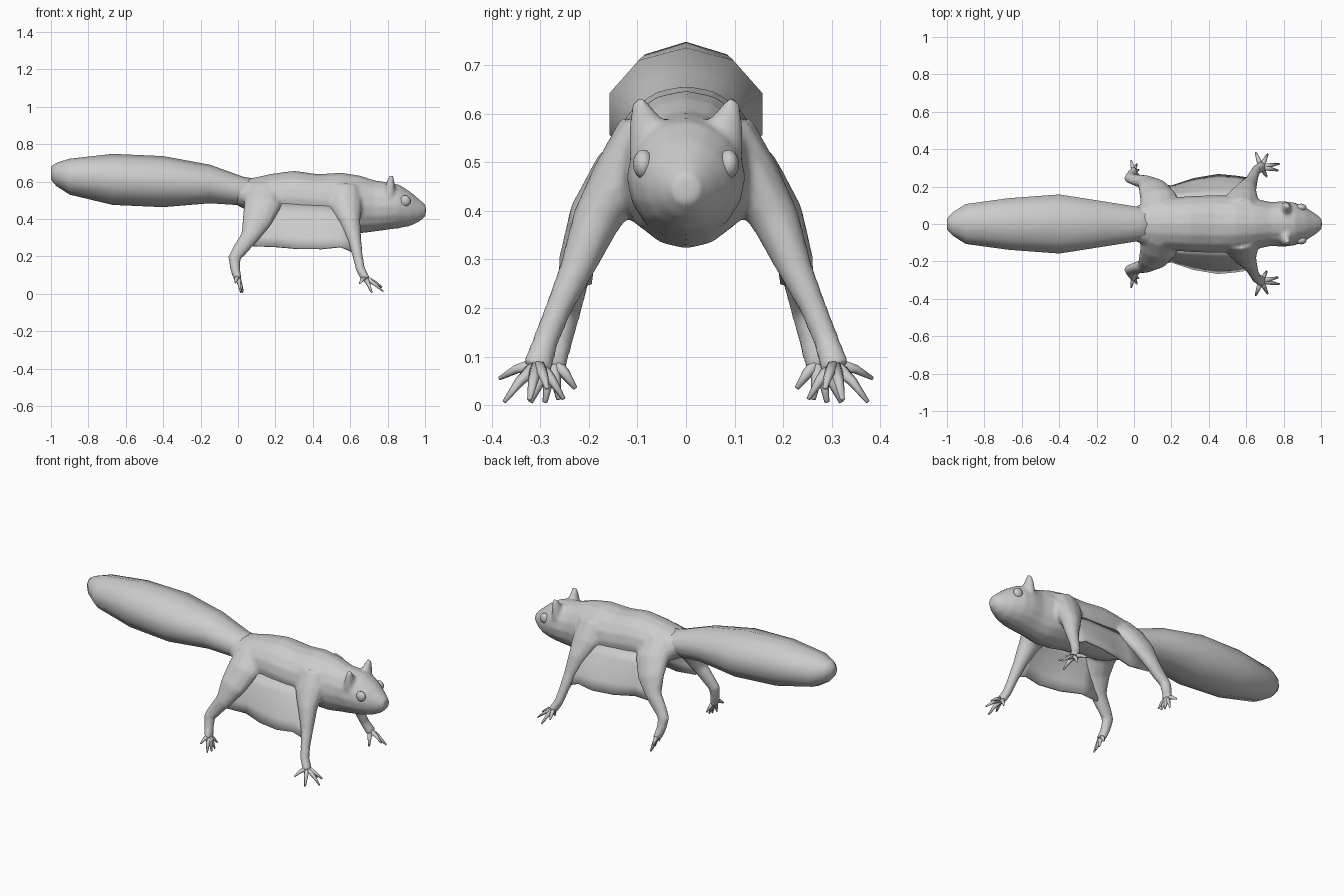
import bpy, bmesh
from mathutils import Vector
from math import cos, sin, pi

if "Cube" in bpy.data.objects:
    bpy.data.objects.remove(bpy.data.objects["Cube"])

X, Y, Z = Vector((1, 0, 0)), Vector((0, 1, 0)), Vector((0, 0, 1))


def finish(name, bm, mirror=False):
    bmesh.ops.recalc_face_normals(bm, faces=bm.faces[:])
    for f in bm.faces:
        f.smooth = True
    me = bpy.data.meshes.new(name)
    bm.to_mesh(me)
    bm.free()
    ob = bpy.data.objects.new(name, me)
    bpy.context.collection.objects.link(ob)
    if mirror:
        m = ob.modifiers.new("Mirror", 'MIRROR')
        m.use_axis = (False, True, False)
        m.use_mirror_merge = False
    return ob


def loft(bm, sections, ref, sides=10, axis=None, flip=1):
    """Skin elliptical rings: (x, y, z, radius along ref, other radius)."""
    pts = [Vector((s[0], s[1] * flip, s[2])) for s in sections]
    rings = []
    for i, s in enumerate(sections):
        t = axis or (pts[min(i + 1, len(pts) - 1)] - pts[max(i - 1, 0)]).normalized()
        u = (ref - t * ref.dot(t)).normalized()
        v = t.cross(u)
        rings.append([bm.verts.new(pts[i] + u * s[3] * sin(2 * pi * k / sides)
                                   + v * s[4] * cos(2 * pi * k / sides)) for k in range(sides)])
    for a, b in zip(rings, rings[1:]):
        for k in range(sides):
            n = (k + 1) % sides
            bm.faces.new((a[k], a[n], b[n], b[k]))
    bm.faces.new(rings[0])
    bm.faces.new(rings[-1])


def profile(rows):
    """(x, bottom, top, half width) -> ring sections."""
    return [(x, 0, (lo + hi) / 2, w, (hi - lo) / 2) for x, lo, hi, w in rows]


# Bushy tail
bm = bmesh.new()
loft(bm, profile([(-1, .61, .68, .03), (-.97, .575, .7, .065), (-.9, .53, .722, .112),
                  (-.67, .475, .748, .145), (-.4, .463, .736, .166), (-.15, .484, .69, .125),
                  (.03, .472, .625, .095), (.12, .46, .61, .08)]), Y, 10, X)
finish("tail", bm)

# Trunk, head, ears and legs, fused into one smooth skin
bm = bmesh.new()
loft(bm, profile([(-.01, .475, .605, .088), (.08, .43, .62, .12), (.18, .39, .642, .14),
                  (.3, .37, .658, .15), (.43, .36, .64, .155), (.55, .33, .648, .152),
                  (.65, .322, .633, .135), (.73, .332, .607, .118), (.8, .342, .597, .122),
                  (.86, .35, .585, .115), (.92, .362, .547, .088), (.97, .385, .505, .056),
                  (1.004, .415, .475, .028)]), Y, 16, X)
front = [(.57, .07, .53, .1, .09), (.58, .14, .46, .085, .06), (.6, .185, .38, .056, .05),
         (.625, .225, .28, .036, .036), (.64, .262, .2, .028, .028),
         (.655, .29, .13, .025, .027), (.685, .307, .075, .024, .032)]
hind = [(.14, .06, .53, .11, .08), (.13, .14, .47, .1, .06), (.1, .195, .39, .08, .047),
        (.06, .225, .3, .048, .037), (.01, .235, .235, .04, .03),
        (-.02, .245, .19, .034, .028), (-.015, .26, .13, .027, .027), (0, .28, .075, .02, .034)]
ear = [(.81, .075, .53, .045, .035), (.815, .085, .585, .034, .025), (.82, .097, .63, .013, .012)]
for flip in (1, -1):
    loft(bm, front, X, 12, flip=flip)
    loft(bm, hind, X, 12, flip=flip)
    loft(bm, ear, Y, 10, flip=flip)
body = finish("body_and_legs", bm)
r = body.modifiers.new("Fuse", 'REMESH')
r.mode = 'VOXEL'
r.voxel_size = .01
r.use_smooth_shade = True
s = body.modifiers.new("Soften", 'SMOOTH')
s.factor = .5
s.iterations = 5

# Toes, fanned out from each paw
paws = {
    "front_toes": ((.68, .305, .085), [(.65, .384, .055), (.715, .374, .007), (.777, .322, .012),
                                       (.77, .286, .035), (.71, .252, .013)]),
    "hind_toes": ((-.002, .276, .09), [(-.015, .34, .06), (.015, .32, .006), (.025, .29, .006),
                                       (.027, .262, .012), (.02, .228, .035)]),
}
for name, (root, tips) in paws.items():
    bm = bmesh.new()
    a = Vector(root)
    ref = Z if name == "front_toes" else X
    for tip in tips:
        b = Vector(tip)
        mid = a.lerp(b, .55) + Z * .006
        loft(bm, [(*a, .016, .016), (*mid, .01, .011), (*b, .004, .005)], ref, 6)
    finish(name, bm, True)

# Gliding membrane between front and hind legs
top = [(.12, .14, .46), (.22, .135, .48), (.34, .135, .48), (.46, .135, .48), (.55, .14, .46), (.6, .16, .42)]
edge = [(.08, .215, .255), (.2, .2, .25), (.32, .24, .24), (.45, .262, .24), (.55, .252, .25), (.63, .24, .215)]
bm = bmesh.new()
cols = []
for a, b in zip(top, edge):
    cols.append([bm.verts.new(Vector(a).lerp(Vector(b), k / 4) + Y * .012 * sin(pi * k / 4))
                 for k in range(5)])
for c, d in zip(cols, cols[1:]):
    for k in range(4):
        bm.faces.new((c[k], c[k + 1], d[k + 1], d[k]))
flap = finish("gliding_membrane", bm, True)
so = flap.modifiers.new("Thickness", 'SOLIDIFY')
so.thickness = .012
so.offset = 0

# Eyes
bm = bmesh.new()
bmesh.ops.create_uvsphere(bm, u_segments=12, v_segments=8, radius=.03)
for v in bm.verts:
    v.co.y *= .7
    v.co += Vector((.893, .088, .496))
finish("eyes", bm, True)
